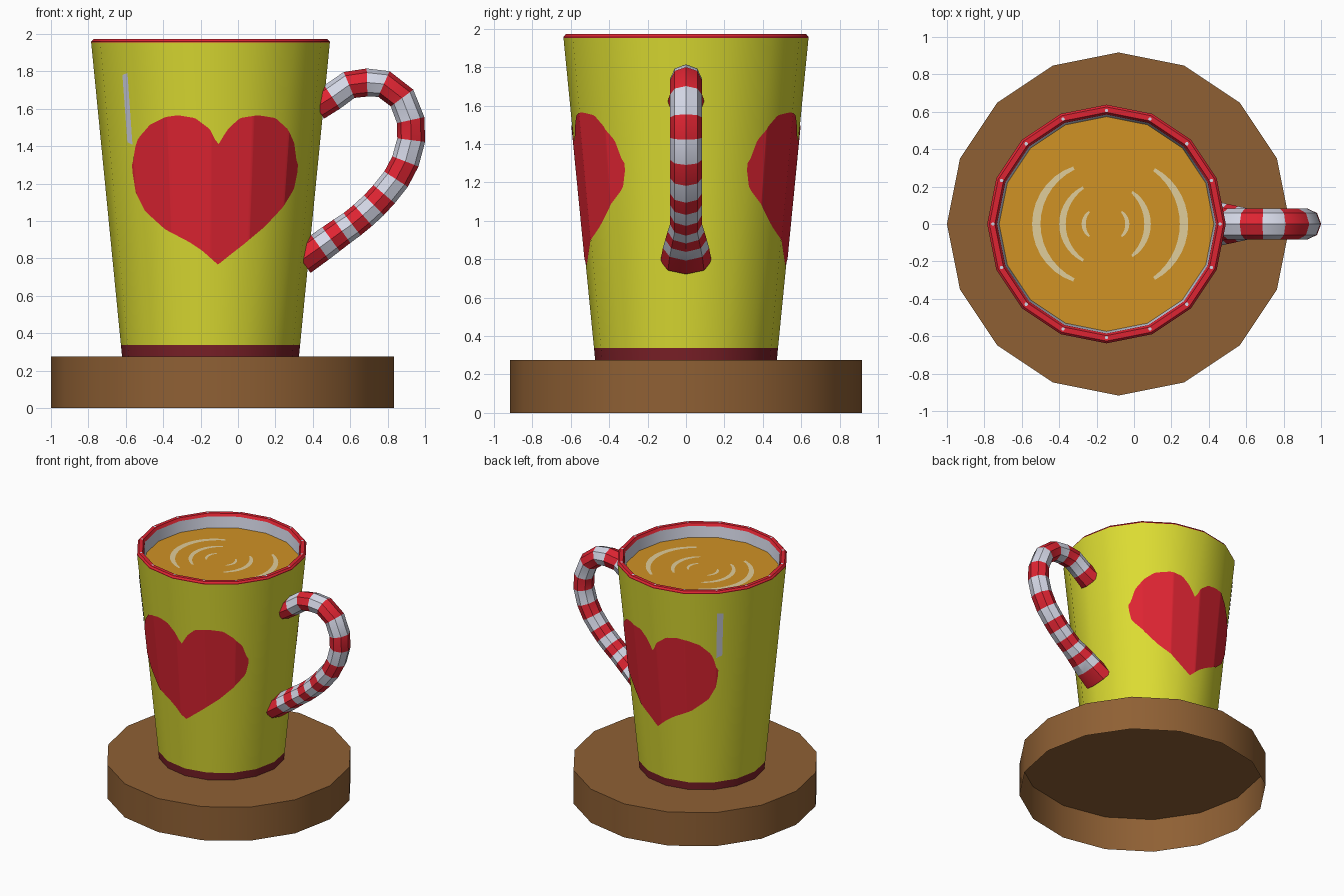
import bpy
import math

if "Cube" in bpy.data.objects:
    bpy.data.objects.remove(bpy.data.objects["Cube"])

MX = -0.147          # mug axis
CX = -0.083          # coaster axis
SIDES = 16
STEP = 2 * math.pi / SIDES


def material(name, rgb):
    lin = [(c / 255 / 12.92) if c < 11 else ((c / 255 + 0.055) / 1.055) ** 2.4 for c in rgb]
    m = bpy.data.materials.new(name)
    m.diffuse_color = (*lin, 1)
    m.use_nodes = True
    m.node_tree.nodes["Principled BSDF"].inputs["Base Color"].default_value = m.diffuse_color
    return m


YELLOW = material("yellow glaze", (220, 220, 50))
RED = material("red", (222, 36, 50))
DARK_RED = material("dark red", (124, 32, 40))
BROWN = material("brown wood", (143, 96, 52))
COFFEE = material("coffee", (208, 146, 37))
CREAM = material("cream", (224, 205, 155))
WHITE = material("cool white", (212, 215, 230))


def build(name, verts, faces, mats, indices=None):
    me = bpy.data.meshes.new(name)
    me.from_pydata(verts, [], faces)
    for m in mats:
        me.materials.append(m)
    if indices:
        for p, i in zip(me.polygons, indices):
            p.material_index = i
    ob = bpy.data.objects.new(name, me)
    bpy.context.collection.objects.link(ob)
    bpy.ops.object.select_all(action='DESELECT')
    ob.select_set(True)
    bpy.context.view_layer.objects.active = ob
    bpy.ops.object.shade_smooth_by_angle()
    return ob


def lathe(name, profile, cx, mats, rows=None, cap=False):
    verts = [(cx + r * math.cos(j * STEP), r * math.sin(j * STEP), z)
             for r, z in profile for j in range(SIDES)]
    faces, idx = [], []
    for i in range(len(profile) - 1):
        for j in range(SIDES):
            k = (j + 1) % SIDES
            faces.append((i * SIDES + j, i * SIDES + k, (i + 1) * SIDES + k, (i + 1) * SIDES + j))
            idx.append(rows[i] if rows else 0)
    if cap:
        faces.append(tuple(range((len(profile) - 1) * SIDES, len(profile) * SIDES)))
        idx.append(rows[-1] if rows else 0)
    return build(name, verts, faces, mats, idx)


# Coaster, open underneath
lathe("coaster", [(0.917, 0), (0.917, 0.275)], CX, [BROWN], cap=True)

# Mug: foot band, wall, rim, inner wall, coffee surface
lathe("mug_foot", [(0.473, 0.275), (0.479, 0.337)], MX, [DARK_RED])
lathe("mug_wall", [(0.479, 0.337), (0.638, 1.953)], MX, [YELLOW])
lathe("mug_rim", [(0.638, 1.953), (0.638, 1.958), (0.626, 1.972), (0.597, 1.972), (0.585, 1.95)],
      MX, [RED])
lathe("mug_inside", [(0.585, 1.95), (0.574, 1.862)], MX, [WHITE])
lathe("coffee_surface", [(0.576, 1.86), (0.574, 1.862)], MX, [COFFEE], cap=True)

# Small white dots on the rim
verts, faces = [], []
for j in range(SIDES):
    x, y = MX + 0.607 * math.cos(j * STEP), 0.607 * math.sin(j * STEP)
    faces.append(tuple(range(len(verts), len(verts) + 6)))
    verts += [(x + 0.01 * math.cos(k * math.pi / 3), y + 0.01 * math.sin(k * math.pi / 3), 1.974)
              for k in range(6)]
build("rim_dots", verts, faces, [WHITE])


# Cream crescents on the coffee: middle x, end x, half height, width
def crescent(name, xm, xe, h, w, n=14):
    sag = xm - xe
    rad = (h * h + sag * sag) / (2 * abs(sag))
    s = math.copysign(1, sag)
    c = xm - s * rad
    a = math.asin(min(1, h / rad))
    verts, faces = [], []
    for i in range(n + 1):
        t = -1 + 2 * i / n
        half = w / 2 * (1 - 0.6 * t * t)
        for r in (rad - w / 2 - half, rad - w / 2 + half):
            verts.append((c + s * r * math.cos(t * a), r * math.sin(t * a), 1.866))
        if i:
            f = (2 * i - 2, 2 * i - 1, 2 * i + 1, 2 * i)
            faces.append(f if s > 0 else f[::-1])
    build(name, verts, faces, [CREAM])


for i, c in enumerate([(-0.545, -0.33, 0.32, 0.045), (-0.40, -0.28, 0.21, 0.035),
                       (-0.28, -0.245, 0.075, 0.022), (-0.025, -0.06, 0.075, 0.022),
                       (0.09, 0.0, 0.185, 0.035), (0.29, 0.12, 0.31, 0.045)]):
    crescent("cream_swirl_%d" % (i + 1), *c)


# Thin decals that follow the mug's flat facets, on front and back
def surface(theta, z, side):
    r = 0.479 + (z - 0.337) * (0.638 - 0.479) / (1.953 - 0.337) + 0.004
    r *= math.cos(STEP / 2) / math.cos(theta % STEP - STEP / 2)
    return (MX + r * math.cos(theta), side * r * math.sin(theta), z)


def interp(table, x):
    if x <= table[0][0]:
        return table[0][1]
    for (x0, z0), (x1, z1) in zip(table, table[1:]):
        if x <= x1:
            return z0 + (z1 - z0) * (x - x0) / (x1 - x0)
    return table[-1][1]


def decal(name, a0, a1, top, bottom, mat, side, n):
    a0, a1 = math.radians(a0), math.radians(a1)
    angles = {round(a0 + (a1 - a0) * i / n, 5) for i in range(n + 1)}
    angles |= {k * STEP for k in range(SIDES) if a0 < k * STEP < a1}
    verts, faces = [], []
    for i, a in enumerate(sorted(angles)):
        for table in (bottom, top):
            z = 1.3
            for _ in range(12):
                z = interp(table, surface(a, z, side)[0])
            verts.append(surface(a, z, side))
        if i:
            f = (2 * i - 2, 2 * i, 2 * i + 1, 2 * i - 1)
            faces.append(f if side > 0 else f[::-1])
    build(name, verts, faces, [mat])


HEART_TOP = [(-0.562, 1.30), (-0.555, 1.375), (-0.535, 1.44), (-0.47, 1.515), (-0.39, 1.555),
             (-0.32, 1.565), (-0.23, 1.55), (-0.15, 1.49), (-0.107, 1.405), (-0.055, 1.49),
             (0.01, 1.55), (0.107, 1.565), (0.2, 1.55), (0.267, 1.49), (0.3, 1.42), (0.316, 1.30)]
HEART_BOTTOM = [(-0.562, 1.26), (-0.55, 1.16), (-0.497, 1.052), (-0.39, 0.955), (-0.257, 0.885),
                (-0.19, 0.84), (-0.107, 0.766), (-0.04, 0.82), (0.027, 0.872), (0.144, 0.97), (0.24, 1.073),
                (0.3, 1.17), (0.316, 1.26)]
for label, side in (("front", -1), ("back", 1)):
    decal(label + "_heart", 34.4, 137, HEART_TOP, HEART_BOTTOM, RED, side, 60)
    decal(label + "_shine", 135.2, 139.8, [(-0.62, 1.78), (-0.58, 1.795)],
          [(-0.59, 1.42), (-0.55, 1.40)], WHITE, side, 4)

# Striped handle: one path point per stripe boundary
PATH = [(0.42, 1.61), (0.503, 1.662), (0.594, 1.727), (0.69, 1.74), (0.78, 1.732), (0.877, 1.657),
        (0.923, 1.539), (0.926, 1.432), (0.895, 1.318), (0.845, 1.223), (0.781, 1.143),
        (0.727, 1.084), (0.668, 1.03), (0.61, 0.982), (0.556, 0.945), (0.497, 0.902),
        (0.438, 0.859), (0.34, 0.79)]
N = 8
verts, faces, idx = [], [], []
last = len(PATH) - 1
for i, (x, z) in enumerate(PATH):
    p, q = PATH[max(i - 1, 0)], PATH[min(i + 1, last)]
    d = math.hypot(q[0] - p[0], q[1] - p[1])
    nx, nz = -(q[1] - p[1]) / d, (q[0] - p[0]) / d
    wide = 0.083 + 0.05 * max(0, (i - 13) / 4) + (0.015 if i == 0 else 0)
    thick = 0.075 + 0.008 * max(0, (i - 13) / 4)
    for k in range(N):
        a = 2 * math.pi * k / N
        o = thick * math.cos(a)
        verts.append((x + nx * o, wide * math.sin(a), z + nz * o))
    if i:
        for k in range(N):
            m = (k + 1) % N
            faces.append(((i - 1) * N + k, i * N + k, i * N + m, (i - 1) * N + m)[::-1])
            idx.append((i - 1) % 2)
faces += [tuple(range(N)), tuple(range(last * N, last * N + N))[::-1]]
idx += [0, 0]
handle = build("handle", verts, faces, [RED, WHITE], idx)
bpy.ops.object.mode_set(mode='EDIT')
bpy.ops.mesh.select_all(action='SELECT')
bpy.ops.mesh.normals_make_consistent(inside=False)
bpy.ops.object.mode_set(mode='OBJECT')
